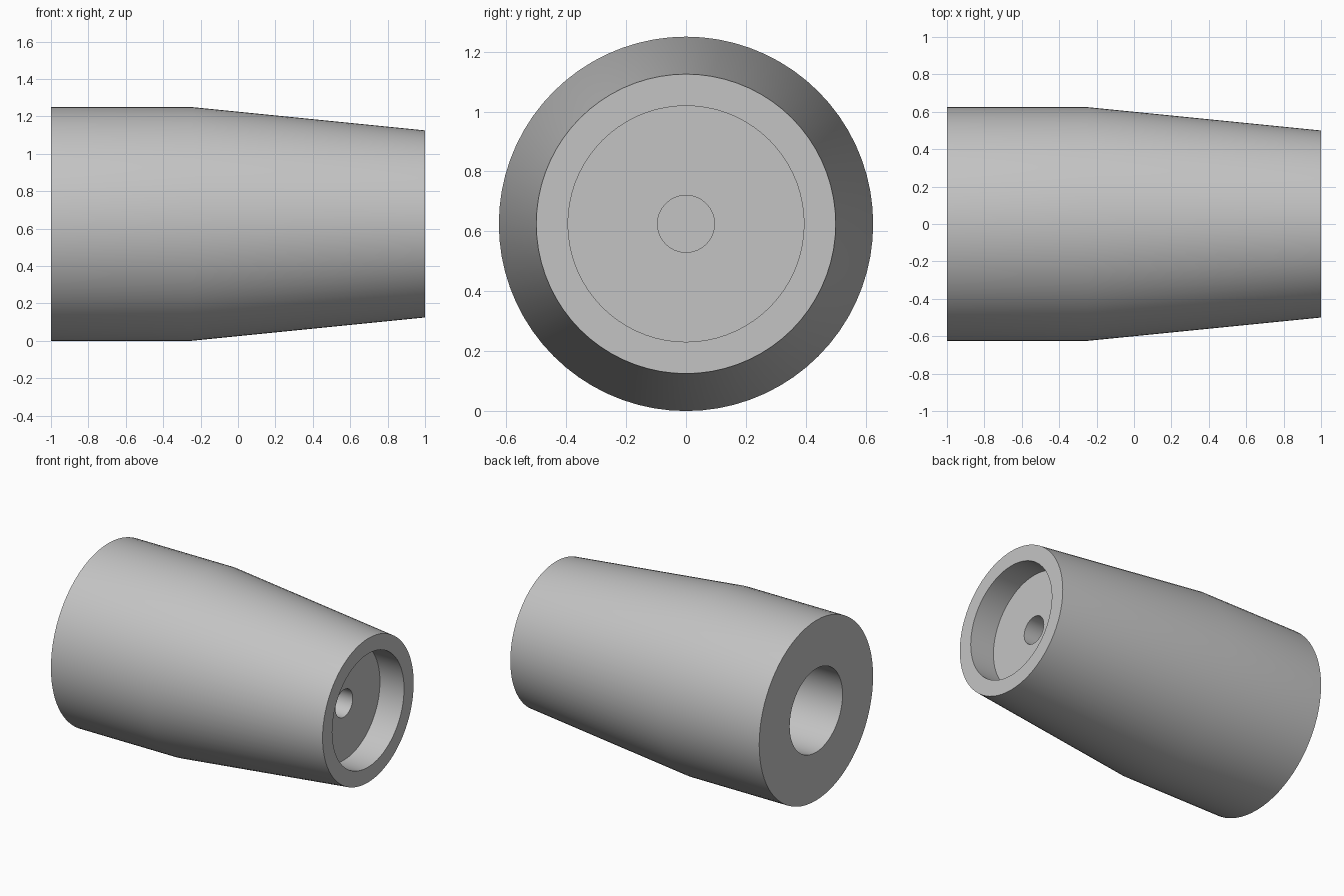
import bpy, bmesh, math
from mathutils import Matrix, Vector

cube = bpy.data.objects.get("Cube")
if cube:
    bpy.data.objects.remove(cube)

SEGMENTS = 72
CENTRE_Z = 0.625

# Single grey material
grey = bpy.data.materials.new("plain grey")
grey.use_nodes = True
colour = (0.55, 0.55, 0.55, 1)
grey.diffuse_color = colour
grey.node_tree.nodes["Principled BSDF"].inputs["Base Color"].default_value = colour


def lathe(name, profile):
    """Revolve (x, radius) points about the x axis into a closed solid."""
    bm = bmesh.new()
    verts = [bm.verts.new((x, 0, r)) for x, r in profile]
    edges = [bm.edges.new(pair) for pair in zip(verts, verts[1:])]
    bmesh.ops.spin(bm, geom=verts + edges, cent=(0, 0, 0), axis=(1, 0, 0),
                   angle=math.tau, steps=SEGMENTS, use_duplicate=False)
    bmesh.ops.remove_doubles(bm, verts=bm.verts, dist=0.0005)
    bmesh.ops.recalc_face_normals(bm, faces=bm.faces)
    bmesh.ops.translate(bm, verts=bm.verts, vec=(0, 0, CENTRE_Z))
    mesh = bpy.data.meshes.new(name)
    bm.to_mesh(mesh)
    bm.free()
    mesh.materials.append(grey)
    obj = bpy.data.objects.new(name, mesh)
    bpy.context.collection.objects.link(obj)
    bpy.ops.object.select_all(action='DESELECT')
    obj.select_set(True)
    bpy.context.view_layer.objects.active = obj
    bpy.ops.object.shade_smooth_by_angle(angle=math.radians(30))
    return obj


# Tapered sleeve: blind bore, outer wall, shallow recess, small blind hole
lathe("tapered_sleeve", [
    (0.2, 0), (0.2, 0.29), (-1, 0.29),
    (-1, 0.625), (-0.25, 0.625), (1, 0.5),
    (1, 0.394), (0.815, 0.394),
    (0.815, 0.095), (0.4, 0.095), (0.4, 0),
])
